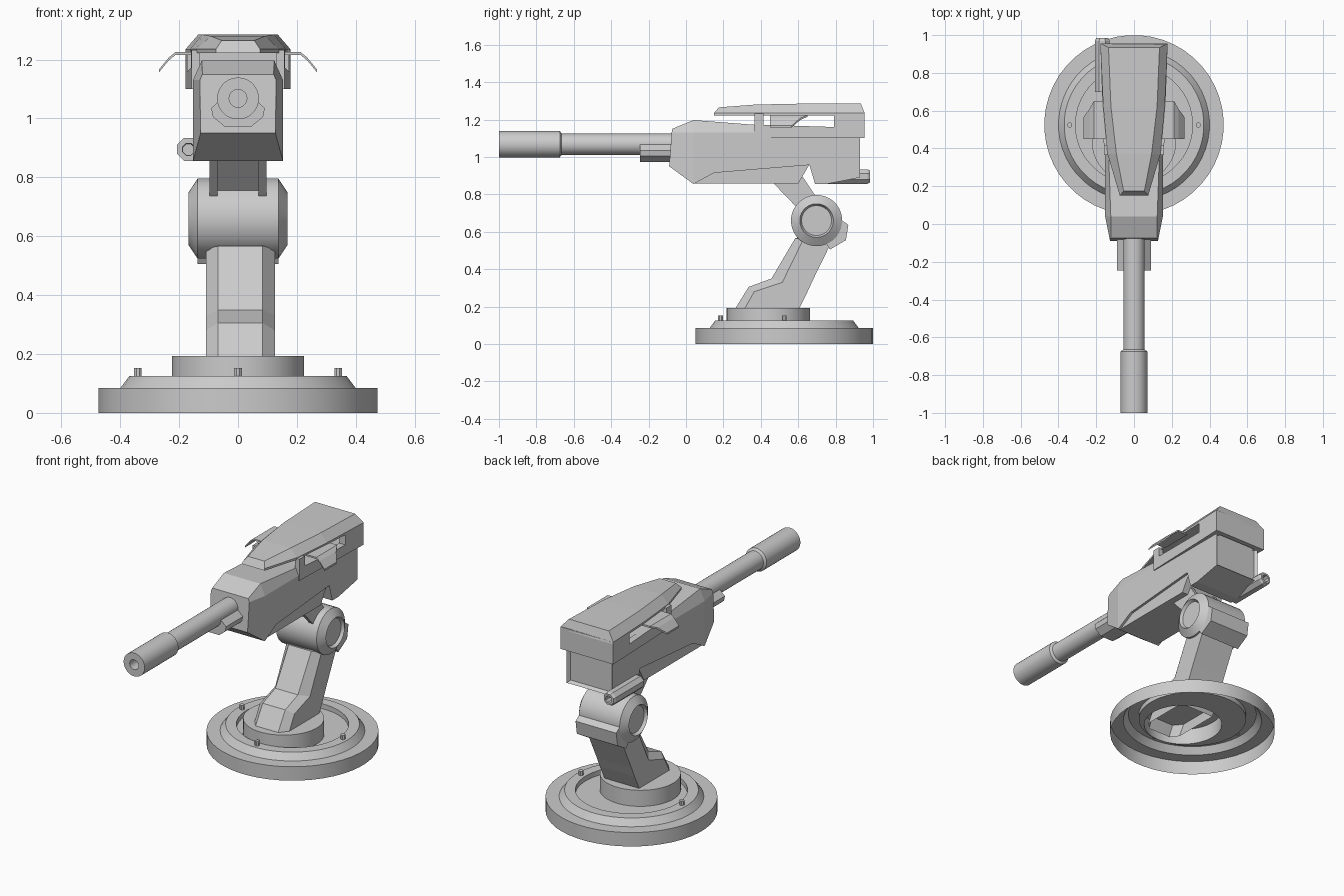
import bpy, bmesh, math
from mathutils import Vector

if "Cube" in bpy.data.objects:
    bpy.data.objects.remove(bpy.data.objects["Cube"])


def finish(bm, name, smooth=False):
    bmesh.ops.recalc_face_normals(bm, faces=bm.faces)
    me = bpy.data.meshes.new(name)
    bm.to_mesh(me)
    bm.free()
    ob = bpy.data.objects.new(name, me)
    bpy.context.collection.objects.link(ob)
    if smooth:
        me.shade_smooth()
        me.set_sharp_from_angle(angle=math.radians(30))
    return ob


def loft(name, rings, cap_start=True, cap_end=True, smooth=False):
    """Skin a list of closed rings with equal point counts."""
    bm = bmesh.new()
    vs = [[bm.verts.new(p) for p in r] for r in rings]
    for a, b in zip(vs, vs[1:]):
        for i in range(len(a)):
            j = (i + 1) % len(a)
            bm.faces.new((a[i], a[j], b[j], b[i]))
    if cap_start:
        bm.faces.new(vs[0])
    if cap_end:
        bm.faces.new(vs[-1])
    return finish(bm, name, smooth)


def circle(axis, centre, r, n):
    """Ring of n points around the x, y or z axis."""
    out = []
    for i in range(n):
        t = 2 * math.pi * (i + 0.5) / n
        c, s = r * math.cos(t), r * math.sin(t)
        out.append(Vector(centre) + Vector({'x': (0, c, s), 'y': (c, 0, s), 'z': (c, s, 0)}[axis]))
    return out


def prism_x(name, profile, x0, x1):
    """Extrude a (y, z) profile from x0 to x1."""
    return loft(name, [[(x, y, z) for y, z in profile] for x in (x0, x1)])


BASE_Y = 0.525

# Base: open-bottomed stepped disc with the offset turntable on it
base = [(.475, 0, BASE_Y), (.475, .085, BASE_Y), (.40, .085, BASE_Y), (.37, .125, BASE_Y),
        (.31, .125, BASE_Y), (.31, .095, BASE_Y), (.224, .095, .44), (.224, .193, .44)]
loft("base", [circle('z', (0, cy, z), r, 48) for r, z, cy in base], cap_start=False, smooth=True)

# Base bolts
for i, (x, y) in enumerate([(-.34, BASE_Y), (.34, BASE_Y), (0, BASE_Y - .34)]):
    loft(f"base_bolt_{i}", [circle('z', (x, y, z), .014, 8) for z in (.12, .152)])

# Lower arm: rear, shoulder and ridge (y, z) at each station, open at the foot
stations = [((.575, .13), (.28, .13), (.235, .13)),
            ((.61, .2), (.32, .2), (.27, .2)),
            ((.65, .28), (.365, .28), (.335, .305)),
            ((.68, .345), (.515, .33), (.457, .35)),
            ((.80, .59), (.625, .555), (.585, .567))]
rings = []
for back, side, ridge in stations:
    half = [(.117, back), (.117, side), (.076, ridge)]
    ring = [(.008 - x, *p) for x, p in half] + [(.008 + x, *p) for x, p in reversed(half)]
    rings.append(ring)
loft("lower_arm", rings, cap_start=False)

# Elbow drum with recessed end caps
JY, JZ = .698, .66
drum = [(-.15, .08), (-.168, .09), (-.137, .137), (.137, .137), (.168, .09), (.15, .08)]
loft("elbow_drum", [circle('x', (x, JY, JZ), r, 32) for x, r in drum], smooth=True)
prism_x("elbow_back_plate", [(.80, .67), (.835, .66), (.868, .637), (.855, .555), (.77, .505), (.72, .58)], -.137, .137)

# Upper arm: two prongs and a web
prong = [(.40, .93), (.595, .727), (.74, .72), (.60, .93)]
for side, s in (("left", -1), ("right", 1)):
    prism_x(f"upper_arm_{side}_prong", prong, s * .07, s * .097)
prism_x("upper_arm_web", [(.43, .93), (.61, .745), (.72, .74), (.58, .93)], -.07, .07)

# Gun body: side profile extruded, then nose taper and top chamfer
profile = [(-.09, .95), (.04, .855), (.15, .915), (.66, .957), (.69, .855), (.75, .855), (.93, .89),
           (.93, 1.15), (.365, 1.172), (.04, 1.197), (-.075, 1.15)]
body = prism_x("gun_body", profile, -.153, .153)
bm = bmesh.new()
bm.from_mesh(body.data)
for co, no in (((0, .04, 0), (0, 1, 0)), ((0, 0, 1.13), (0, 0, 1))):
    bmesh.ops.bisect_plane(bm, geom=bm.verts[:] + bm.edges[:] + bm.faces[:], plane_co=co, plane_no=no)
for v in bm.verts:
    cut = max(0, .04 - v.co.y) * .2 + max(0, v.co.z - 1.13) * .45
    v.co.x -= math.copysign(cut, v.co.x)
bm.normal_update()
rear = max((f for f in bm.faces if f.normal.y > .9), key=lambda f: f.calc_area())
bmesh.ops.inset_individual(bm, faces=[rear], thickness=.018, depth=-.02)
bm.to_mesh(body.data)
bm.free()
prism_x("gun_belly", [(.045, .857), (.60, .857), (.66, .96), (.12, .96)], -.138, .138)

# Top cover roof: (edge y, edge half width, top y, top half width, top z)
roof = [(.15, .075, .175, .055, 1.265), (.37, .14, .37, .093, 1.28),
        (.62, .163, .62, .122, 1.285), (.955, .178, .935, .135, 1.285)]
rings = []
for ye, we, yt, wt, zt in roof:
    half = [(we, ye, 1.222), (we, ye, 1.235), (wt, yt, zt)]
    rings.append([(-x, y, z) for x, y, z in half] + [(x, y, z) for x, y, z in reversed(half)])
loft("cover_roof", rings)

# Cover side frames with open windows, and side fins
frame = [(.365, 1.10), (.955, 1.10), (.955, 1.235), (.79, 1.235), (.79, 1.16),
         (.415, 1.172), (.415, 1.232), (.365, 1.232)]
fin = [(.145, 1.215, .65), (.213, 1.215, .65), (.235, 1.197, .61), (.268, 1.157, .565)]
for side, s in (("left", -1), ("right", 1)):
    outer = [(s * (.158 + (y - .365) * .034), y, z) for y, z in frame]
    loft(f"cover_{side}_frame", [[(s * .13, y, z) for y, z in frame], outer])
    loft(f"cover_{side}_fin", [[(s * x, .45, z), (s * x, y1, z), (s * x, y1, z + .01), (s * x, .45, z + .01)]
                               for x, z, y1 in fin])
prism_x("cover_rear_wall", [(.925, 1.10), (.955, 1.10), (.955, 1.235), (.925, 1.235)], -.176, .176)

# Barrel with thick muzzle and bore
barrel = [(-.82, .03), (-1, .03), (-1, .071), (-.675, .071), (-.665, .057), (-.03, .057)]
loft("barrel", [circle('y', (0, y, 1.068), r, 32) for y, r in barrel], smooth=True)

# Cradle under the barrel
half = [(.055, 1.068), (.091, 1.035), (.085, 1.005), (.045, .972)]
outline = [(-x, z) for x, z in half] + [(x, z) for x, z in reversed(half)]
loft("barrel_cradle", [[(x, y, z) for x, z in outline] for y in (-.245, -.05)])

# Sight tube on the left side, hollow at both ends
tube = [(.74, .02), (.70, .022), (.70, .042), (.97, .042), (.985, .034), (.985, .022), (.94, .02)]
loft("sight_tube", [circle('y', (-.168, y, .895), r, 8) for y, r in tube])
